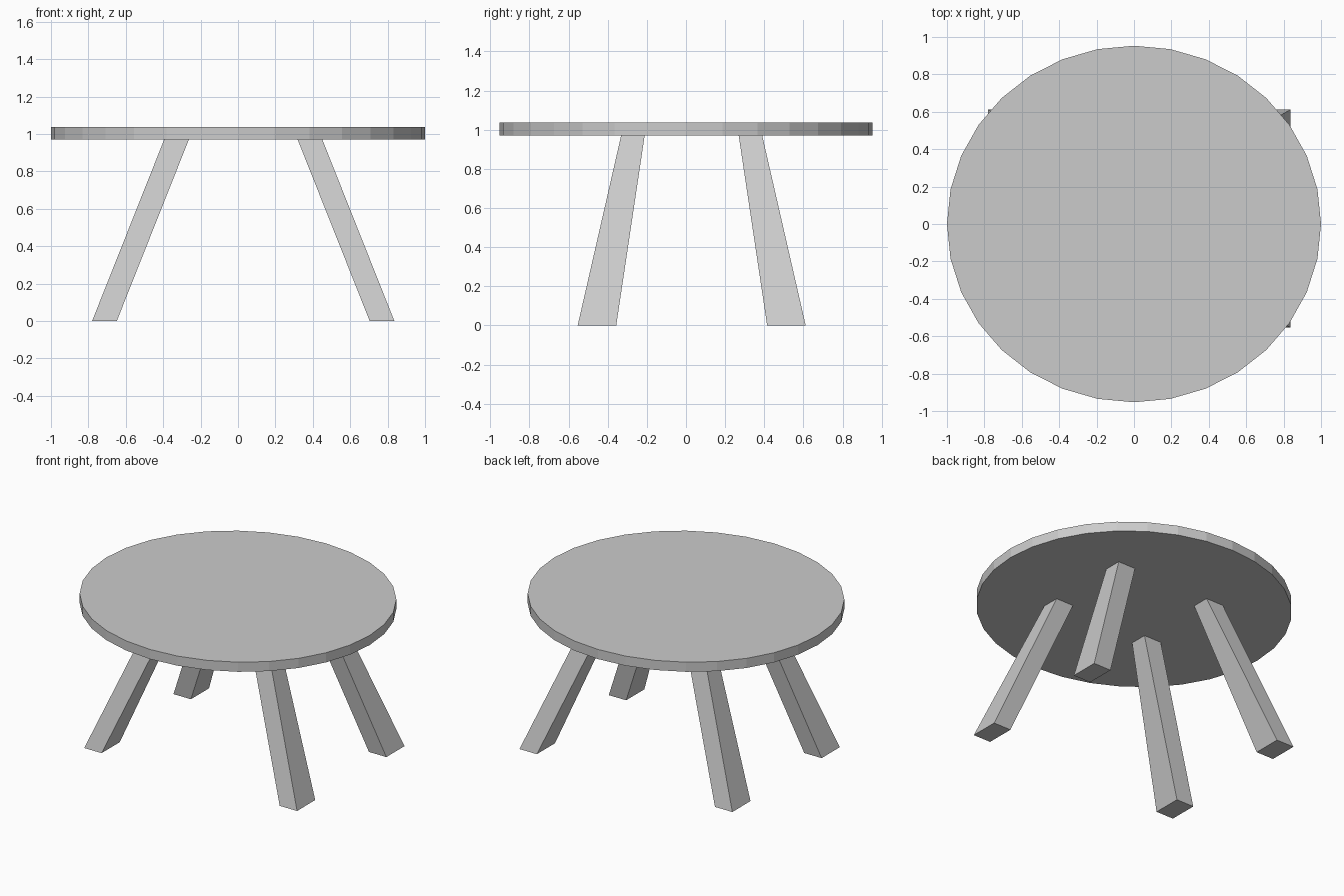
import bpy, bmesh
from mathutils import Matrix

if "Cube" in bpy.data.objects:
    bpy.data.objects.remove(bpy.data.objects["Cube"])

CX, CY = 0.028, 0.029   # leg group sits slightly off the top's centre
H = 0.972


def add_object(name, bm):
    bmesh.ops.recalc_face_normals(bm, faces=bm.faces)
    mesh = bpy.data.meshes.new(name)
    bm.to_mesh(mesh)
    bm.free()
    obj = bpy.data.objects.new(name, mesh)
    bpy.context.collection.objects.link(obj)
    return obj


# Slightly oval table top, 32 flat sides
bm = bmesh.new()
bmesh.ops.create_cone(bm, cap_ends=True, segments=32, radius1=1, radius2=1, depth=0.066)
bmesh.ops.transform(bm, verts=bm.verts,
                    matrix=Matrix.Translation((0, 0, 1.004)) @ Matrix.Diagonal((1, 0.953, 1, 1)))
add_object("table_top", bm)


# Splayed leg, wider in depth at the foot: (centre x, centre y, width, depth)
def leg(name, sx, sy):
    bm = bmesh.new()
    bmesh.ops.create_cube(bm, size=1)
    for v in bm.verts:
        x, y, w, d, z = (0.742, 0.484, 0.132, 0.197, 0) if v.co.z < 0 else (0.356, 0.300, 0.132, 0.120, H)
        v.co = (CX + sx * x + v.co.x * w, CY + sy * y + v.co.y * d, z)
    add_object(name, bm)


for side, sx in (("left", -1), ("right", 1)):
    for end, sy in (("front", -1), ("back", 1)):
        leg(f"{end}_{side}_leg", sx, sy)
